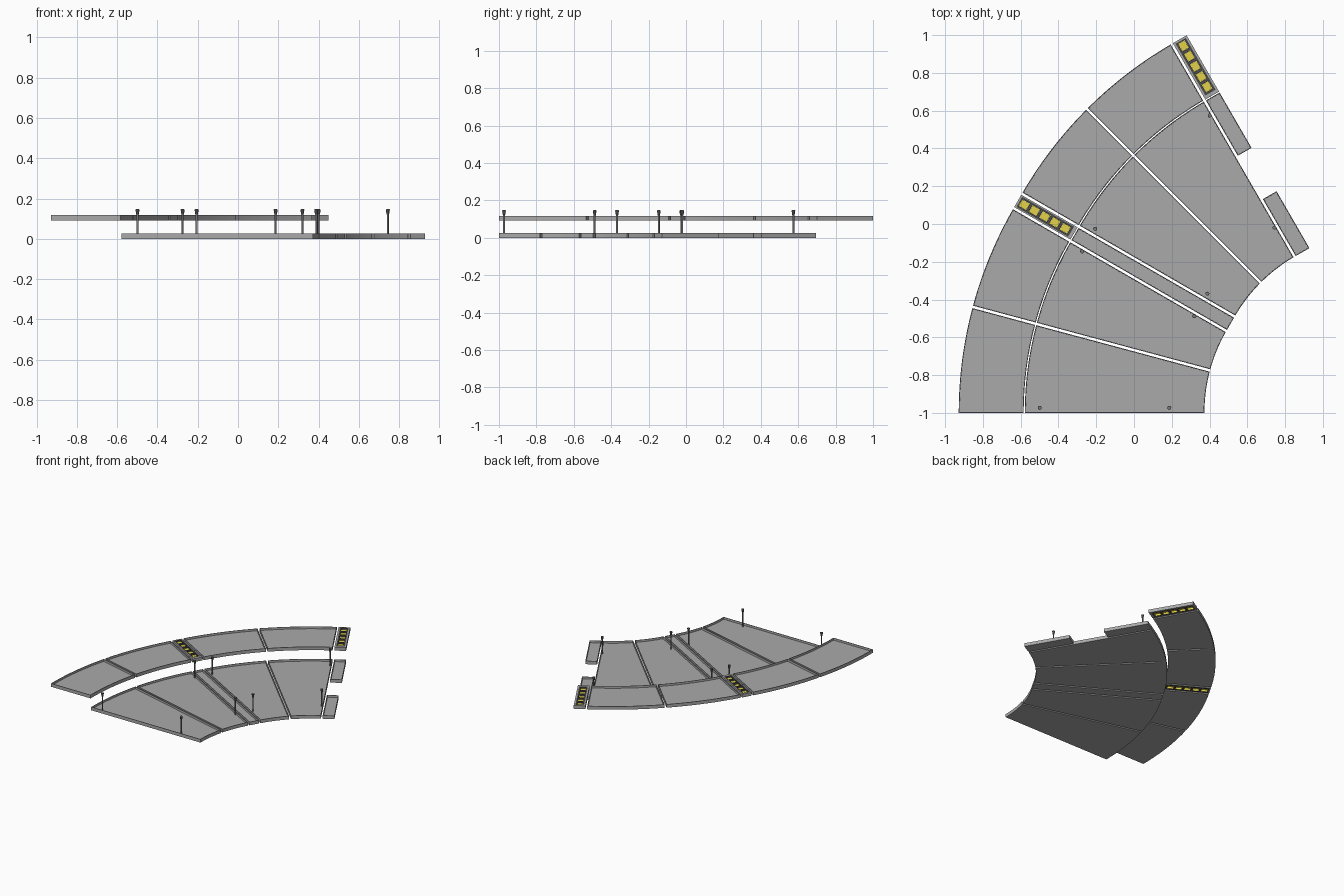
import bpy, bmesh
from math import radians, degrees, sin, cos, asin
from mathutils import Vector

if "Cube" in bpy.data.objects:
    bpy.data.objects.remove(bpy.data.objects["Cube"])


def material(name, color):
    m = bpy.data.materials.new(name)
    m.use_nodes = True
    m.diffuse_color = (*color, 1)
    m.node_tree.nodes["Principled BSDF"].inputs["Base Color"].default_value = (*color, 1)
    return m


GREY = material("concrete grey", (0.40, 0.40, 0.40))
STEEL = material("steel grey", (0.2, 0.2, 0.2))
DARK = material("dark grey", (0.07, 0.07, 0.07))
YELLOW = material("warning yellow", (0.76, 0.64, 0.07))

# Arc layout: the second half is shifted along by the straight joint strip
R_IN, R_LOW, R_UP, R_OUT = 0.867, 1.818, 1.824, 2.168
JOINT, GAP, END = 0.088, 0.0065, 0.0905
LOWER, UPPER = (0.0, 0.026), (0.092, 0.118)
RIM, RECESS = 0.004, 0.016


def radial(deg):
    return Vector((-cos(radians(deg)), sin(radians(deg))))


def tangent(deg):
    return Vector((sin(radians(deg)), cos(radians(deg))))


C1 = Vector((1.240, -1.0))
C2 = C1 + JOINT * tangent(30)


def finish(bm, name, mat):
    mesh = bpy.data.meshes.new(name)
    bm.to_mesh(mesh)
    bm.free()
    mesh.materials.append(mat)
    obj = bpy.data.objects.new(name, mesh)
    bpy.context.scene.collection.objects.link(obj)
    return obj


def add_prism(bm, outline, z):
    face = bm.faces.new([bm.verts.new((p.x, p.y, z[0])) for p in outline])
    top = bmesh.ops.extrude_face_region(bm, geom=[face])["geom"]
    verts = [v for v in top if isinstance(v, bmesh.types.BMVert)]
    bmesh.ops.translate(bm, verts=verts, vec=(0, 0, z[1] - z[0]))
    bmesh.ops.recalc_face_normals(bm, faces=bm.faces)
    return next(f for f in top if isinstance(f, bmesh.types.BMFace))


def tray(name, outline, z):
    """Shallow tray: a slab whose top is sunk inside a thin rim."""
    bm = bmesh.new()
    top = add_prism(bm, outline, z)
    for width in (RIM, 0.0005):
        bmesh.ops.inset_region(bm, faces=[top], thickness=width, use_even_offset=True)
    bmesh.ops.translate(bm, verts=top.verts, vec=(0, 0, -RECESS))
    return finish(bm, name, GREY)


def strip_outline(c, deg, r0, r1, t0, t1):
    u, t = radial(deg), tangent(deg)
    return [c + u * r + t * s for r, s in ((r0, t0), (r1, t0), (r1, t1), (r0, t1))]


def sector(name, c, a0, a1, r0, r1, z, first_gap, steps=14):
    def arc(r):
        s = a0 + degrees(asin(first_gap / r))
        e = a1 - degrees(asin(GAP / r))
        return [c + radial(s + (e - s) * i / steps) * r for i in range(steps + 1)]
    obj = tray(name, arc(r1) + arc(r0)[::-1], z)
    bpy.ops.object.select_all(action="DESELECT")
    obj.select_set(True)
    bpy.context.view_layer.objects.active = obj
    bpy.ops.object.shade_smooth_by_angle(angle=radians(30))


# Curved floor panels on both levels
for i in range(4):
    centre = C1 if i < 2 else C2
    gap = GAP if i else 0.0
    sector(f"lower_panel_{i + 1}", centre, 15 * i, 15 * i + 15, R_IN, R_LOW, LOWER, gap)
    sector(f"upper_panel_{i + 1}", centre, 15 * i, 15 * i + 15, R_UP, R_OUT, UPPER, gap)

# Straight lower strips at the middle joint and the far end
for name, c, deg, r0, r1, width in (
        ("lower_joint_strip", C1, 30, R_IN, R_LOW, JOINT - GAP),
        ("lower_end_tile_inner", C2, 60, R_IN, 1.215, END),
        ("lower_end_tile_outer", C2, 60, 1.48, R_LOW, END)):
    tray(name, strip_outline(c, deg, r0, r1, GAP, width), LOWER)


def frame(name, c, deg, outer, inner, z, mat, ribs=()):
    """Rectangular frame of bars, with optional cross ribs."""
    (r0, r1, t0, t1), (q0, q1, s0, s1) = outer, inner
    bars = [(r0, q0, t0, t1), (q1, r1, t0, t1), (q0, q1, t0, s0), (q0, q1, s1, t1)]
    bars += [(a, b, s0, s1) for a, b in ribs]
    bm = bmesh.new()
    for bar in bars:
        add_prism(bm, strip_outline(c, deg, *bar), z)
    finish(bm, name, mat)


# Upper strips: grey border, dark grille and five sunken yellow pads
PAD_R = [1.878 + 0.0625 * k for k in range(5)]
HALF_R, HALF_T = 0.0235, 0.0205
PAD_Z = UPPER[1] - 0.010
for label, c, deg, width in (("joint", C1, 30, JOINT - GAP), ("end", C2, 60, END)):
    mid = (GAP + width) / 2
    border = (1.842, 2.158, mid - 0.031, mid + 0.031)
    pads = (PAD_R[0] - HALF_R, PAD_R[-1] + HALF_R, mid - HALF_T, mid + HALF_T)
    frame(f"upper_{label}_border", c, deg, (R_UP, R_OUT, GAP, width), border, UPPER, GREY)
    frame(f"upper_{label}_grille", c, deg, border, pads, UPPER, DARK,
          [(a + HALF_R, b - HALF_R) for a, b in zip(PAD_R, PAD_R[1:])])
    # Each pad is a cup open at the bottom, just inside its grille opening
    bm = bmesh.new()
    for r in PAD_R:
        add_prism(bm, strip_outline(c, deg, r - HALF_R + 0.0005, r + HALF_R - 0.0005,
                                    mid - HALF_T + 0.0005, mid + HALF_T - 0.0005),
                  (UPPER[0], PAD_Z))
    bottoms = [f for f in bm.faces if f.normal.z < -0.9]
    bmesh.ops.delete(bm, geom=bottoms, context="FACES_ONLY")
    finish(bm, f"{label}_yellow_pads", YELLOW)


def cone(name, p, r0, r1, z0, z1, mat):
    bm = bmesh.new()
    ring = bmesh.ops.create_cone(bm, cap_ends=True, segments=12, radius1=r0,
                                 radius2=r1, depth=z1 - z0)["verts"]
    bmesh.ops.translate(bm, verts=ring, vec=(p.x, p.y, (z0 + z1) / 2))
    finish(bm, name, mat)


# Thin posts with flared heads near both ends of each half
n = 0
for c, deg, inset in ((C1, 0, 0.027), (C1, 30, -0.017), (C2, 30, 0.033), (C2, 60, -0.016)):
    for r in (1.053, 1.739):
        n += 1
        p = c + radial(deg) * r + tangent(deg) * inset
        cone(f"post_{n}", p, 0.005, 0.005, 0.004, 0.122, STEEL)
        cone(f"post_head_{n}", p, 0.006, 0.0105, 0.12, 0.147, DARK)
        cone(f"post_cap_{n}", p, 0.0075, 0.0075, 0.146, 0.148, STEEL)
